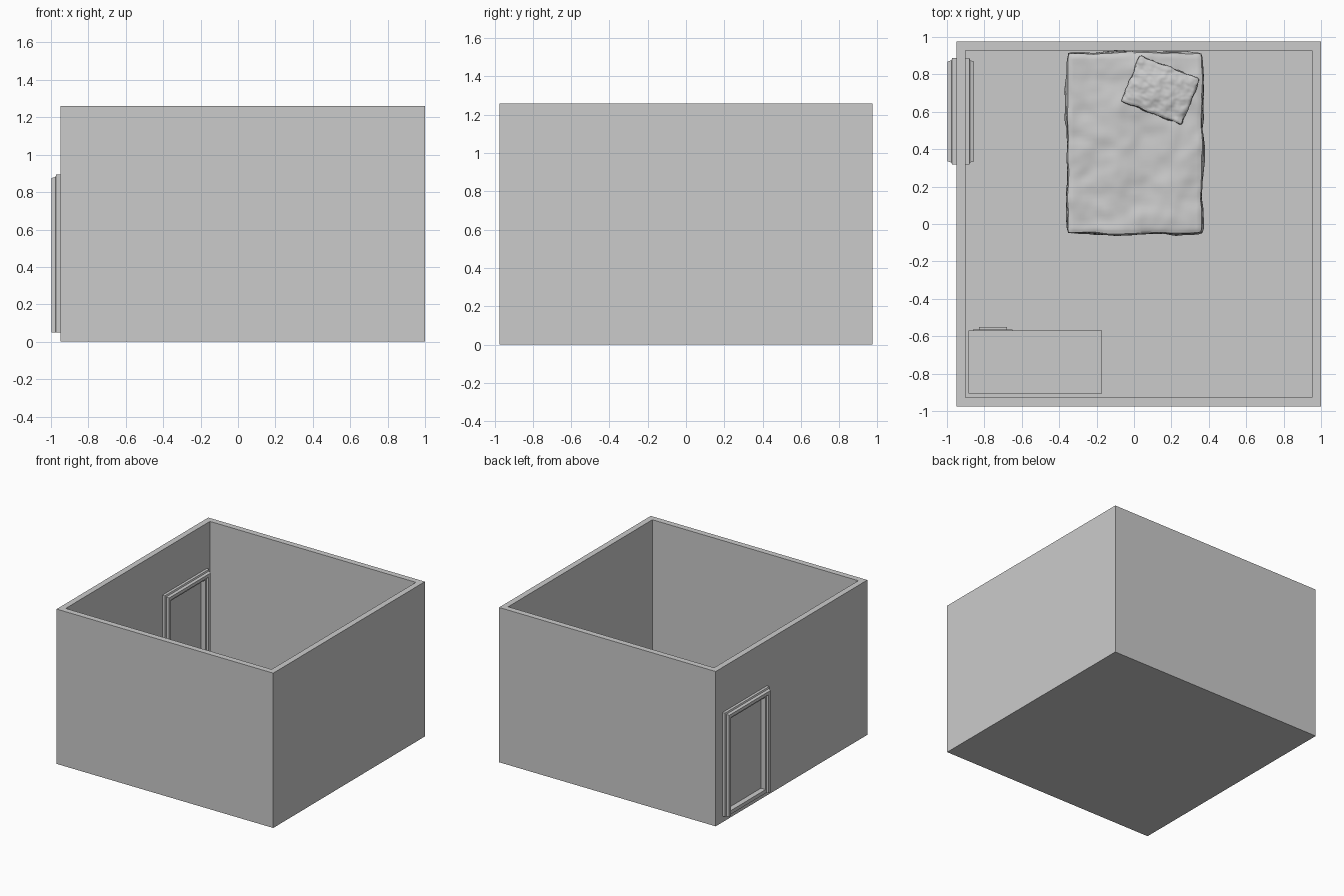
import bpy, bmesh
from math import radians
from mathutils import Vector, Matrix, noise

if "Cube" in bpy.data.objects:
    bpy.data.objects.remove(bpy.data.objects["Cube"])


def make(name, bm):
    bmesh.ops.recalc_face_normals(bm, faces=bm.faces)
    me = bpy.data.meshes.new(name)
    bm.to_mesh(me)
    bm.free()
    ob = bpy.data.objects.new(name, me)
    bpy.context.collection.objects.link(ob)
    return ob


def box(name, lo, hi):
    lo, hi = Vector(lo), Vector(hi)
    bm = bmesh.new()
    bmesh.ops.create_cube(bm, size=1)
    size, mid = hi - lo, (lo + hi) / 2
    for v in bm.verts:
        v.co = Vector(v.co[i] * size[i] + mid[i] for i in range(3))
    return make(name, bm)


def activate(ob):
    bpy.ops.object.select_all(action='DESELECT')
    bpy.context.view_layer.objects.active = ob
    ob.select_set(True)


def cut(ob, cutter):
    mod = ob.modifiers.new("cut", 'BOOLEAN')
    mod.operation, mod.solver, mod.object = 'DIFFERENCE', 'EXACT', cutter
    activate(ob)
    bpy.ops.object.modifier_apply(modifier=mod.name)
    bpy.data.objects.remove(cutter)


def soft_slab(name, size, loc, angle, bevel, wrinkle, freq, puff=0.0):
    """Rounded, wrinkled cloth slab standing on loc."""
    bm = bmesh.new()
    bmesh.ops.create_cube(bm, size=1)
    for v in bm.verts:
        v.co = Vector(v.co[i] * size[i] for i in range(3))
    bmesh.ops.bevel(bm, geom=bm.edges[:], offset=bevel, segments=2,
                    profile=0.6, affect='EDGES')
    # slice into a fine grid so the noise has vertices to move
    for axis, n in ((0, 40), (1, 48), (2, 5)):
        normal = Vector((0, 0, 0))
        normal[axis] = 1
        for k in range(1, n):
            co = normal * (size[axis] * (k / n - 0.5))
            bmesh.ops.bisect_plane(bm, geom=bm.verts[:] + bm.edges[:] + bm.faces[:],
                                   plane_co=co, plane_no=normal)
    bm.normal_update()
    moves = []
    for v in bm.verts:
        d = noise.noise(v.co * freq + Vector((3.1, 1.7, 5.3))) * wrinkle
        d += noise.noise(v.co * freq * 2.3) * wrinkle * 0.4
        u, w = 2 * v.co.x / size[0], 2 * v.co.y / size[1]
        lift = puff * max(0, 1 - u * u) * max(0, 1 - w * w)
        moves.append((v, v.normal * d + Vector((0, 0, lift if v.co.z > 0 else 0))))
    for v, d in moves:
        v.co += d
    bm.transform(Matrix.Translation(Vector(loc) + Vector((0, 0, size[2] / 2)))
                 @ Matrix.Rotation(radians(angle), 4, 'Z'))
    ob = make(name, bm)
    activate(ob)
    bpy.ops.object.shade_smooth_by_angle(angle=radians(50))
    return ob


# Room shell: four walls and floor, with a door hole
FLOOR, Y0, Y1, TOP = 0.05, 0.317, 0.887, 0.893
room = box("room_walls", (-0.95, -0.975, 0), (1, 0.975, 1.26))
cut(room, box("cavity", (-0.902, -0.927, FLOOR), (0.952, 0.927, 1.5)))
W = 0.062
cut(room, box("door_hole", (-1.1, Y0 + W, FLOOR), (-0.8, Y1 - W, TOP - W)))

# Moulded door casings, mitred, on both faces of the wall
PROFILE = [(0, 0), (0, .022), (.012, .026), (.018, .047),
           (.044, .047), (.05, .032), (W, .032), (W, 0)]


def casing(name, x, side):
    bm = bmesh.new()
    rows = []
    for w, v in PROFILE:
        path = [(Y0 + w, FLOOR), (Y0 + w, TOP - w), (Y1 - w, TOP - w), (Y1 - w, FLOOR)]
        rows.append([bm.verts.new((x + side * v, y, z)) for y, z in path])
    n = len(rows)
    for i in range(n):
        a, b = rows[i], rows[(i + 1) % n]
        for k in range(3):
            bm.faces.new((a[k], a[k + 1], b[k + 1], b[k]))
    for k in (0, 3):
        bm.faces.new([r[k] for r in rows])
    make(name, bm)


casing("door_casing_outside", -0.95, -1)
casing("door_casing_inside", -0.902, 1)

# Door leaf and threshold
box("door_leaf", (-0.94, Y0 + W, FLOOR), (-0.912, Y1 - W, TOP - W))
box("door_threshold", (-0.982, Y0 + W, FLOOR), (-0.87, Y1 - W, FLOOR + 0.03))

# Bed: low base, soft blanket-covered mattress, turned pillow
box("bed_base", (-0.335, -0.03, FLOOR), (0.345, 0.90, 0.10))
soft_slab("mattress", (0.73, 0.975, 0.125), (0.005, 0.433, 0.07), 0, 0.028, 0.014, 7)
soft_slab("pillow", (0.345, 0.265, 0.045), (0.142, 0.716, 0.19), -21.5, 0.012, 0.007, 24, 0.02)

# Desk: top, drawer pedestal on the left, panel leg on the right
DX0, DX1, DY0, DY1, DZ = -0.885, -0.17, -0.905, -0.57, 0.37
box("desk_top", (DX0, DY0, DZ - 0.025), (DX1, DY1, DZ))
box("desk_pedestal", (DX0 + 0.005, DY0 + 0.005, FLOOR), (-0.63, DY1 - 0.01, DZ - 0.025))
box("desk_leg_panel", (DX1 - 0.03, DY0 + 0.005, FLOOR), (DX1 - 0.005, DY1 - 0.01, DZ - 0.025))
box("desk_back_panel", (-0.63, DY0 + 0.005, 0.17), (DX1 - 0.03, DY0 + 0.02, DZ - 0.025))
for i in range(3):
    z = FLOOR + 0.015 + i * 0.093
    box(f"drawer_front_{i}", (-0.86, DY1 - 0.012, z), (-0.65, DY1 + 0.005, z + 0.083))
    box(f"drawer_handle_{i}", (-0.83, DY1 + 0.004, z + 0.05), (-0.68, DY1 + 0.02, z + 0.062))
